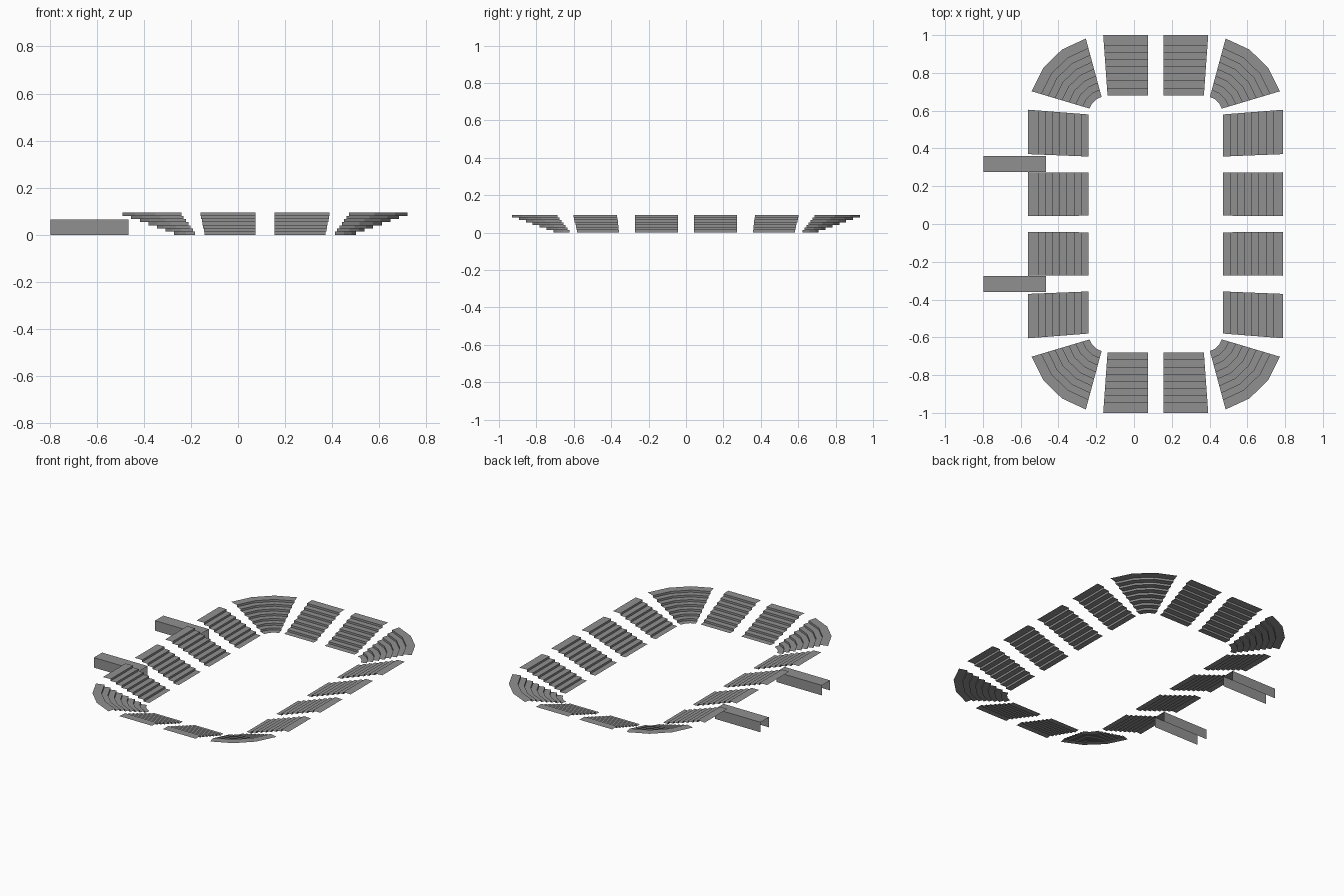
import bpy, math

if "Cube" in bpy.data.objects:
    bpy.data.objects.remove(bpy.data.objects["Cube"])

grey = bpy.data.materials.new("concrete_grey")
grey.diffuse_color = (0.28, 0.28, 0.28, 1)
grey.use_nodes = True
grey.node_tree.nodes["Principled BSDF"].inputs["Base Color"].default_value = grey.diffuse_color

CX = 0.115            # centre of the seating ring
DEPTH, TREAD, STEPS, TOP = 0.32, 0.038, 7, 0.094


def make(name, verts, faces):
    mesh = bpy.data.meshes.new(name)
    mesh.from_pydata(verts, [], faces)
    mesh.materials.append(grey)
    obj = bpy.data.objects.new(name, mesh)
    bpy.context.collection.objects.link(obj)
    return obj


# step profile: (fraction of depth, height), starting with a ground tread
profile = [(0, 0)]
for k in range(1, STEPS + 1):
    f = k * TREAD / DEPTH
    profile += [(f, TOP * (k - 1) / STEPS), (f, TOP * k / STEPS)]
profile.append((1, TOP))


def stand(name, inner, outer, sx, sy):
    """Open stepped sheet between an inner and an outer line (listed anticlockwise)."""
    n = len(inner)
    verts = [(CX + sx * (a[0] + (b[0] - a[0]) * f), sy * (a[1] + (b[1] - a[1]) * f), z)
             for f, z in profile for a, b in zip(inner, outer)]
    faces = []
    for r in range(len(profile) - 1):
        for i in range(n - 1):
            q = (r * n + i, (r + 1) * n + i, (r + 1) * n + i + 1, r * n + i + 1)
            faces.append(q if sx * sy > 0 else q[::-1])
    make(name, verts, faces)


def arc(r):
    # three-segment corner arc
    angles = [math.radians(16.6 + 58.3 * i / 3) for i in range(4)]
    return [(0.263 + r * math.cos(a), 0.585 + r * math.sin(a)) for a in angles]


# four mirrored quarters of the seating ring
xi, xo = 0.355, 0.675
for sx in (1, -1):
    for sy in (1, -1):
        tag = ("right" if sx > 0 else "left") + ("_back" if sy > 0 else "_front")
        stand("side_stand_middle_" + tag, [(xi, 0.044), (xi, 0.272)],
              [(xo, 0.042), (xo, 0.274)], sx, sy)
        stand("side_stand_outer_" + tag, [(xi, 0.357), (xi, 0.58)],
              [(xo, 0.37), (xo, 0.605)], sx, sy)
        stand("corner_stand_" + tag, arc(0.091), arc(0.091 + DEPTH), sx, sy)
        stand("end_stand_" + tag, [(0.255, 0.68), (0.04, 0.68)],
              [(0.278, 1.0), (0.04, 1.0)], sx, sy)

# two entrance tunnels: roof and side walls, open ends and floor
for sy, tag in ((1, "back"), (-1, "front")):
    section = [(0.275, 0), (0.275, 0.066), (0.361, 0.066), (0.361, 0)]
    verts = [(x, sy * y, z) for x in (-0.796, -0.465) for y, z in section]
    faces = [(i, i + 4, i + 5, i + 1) for i in range(3)]
    if sy < 0:
        faces = [f[::-1] for f in faces]
    make("entrance_tunnel_" + tag, verts, faces)
